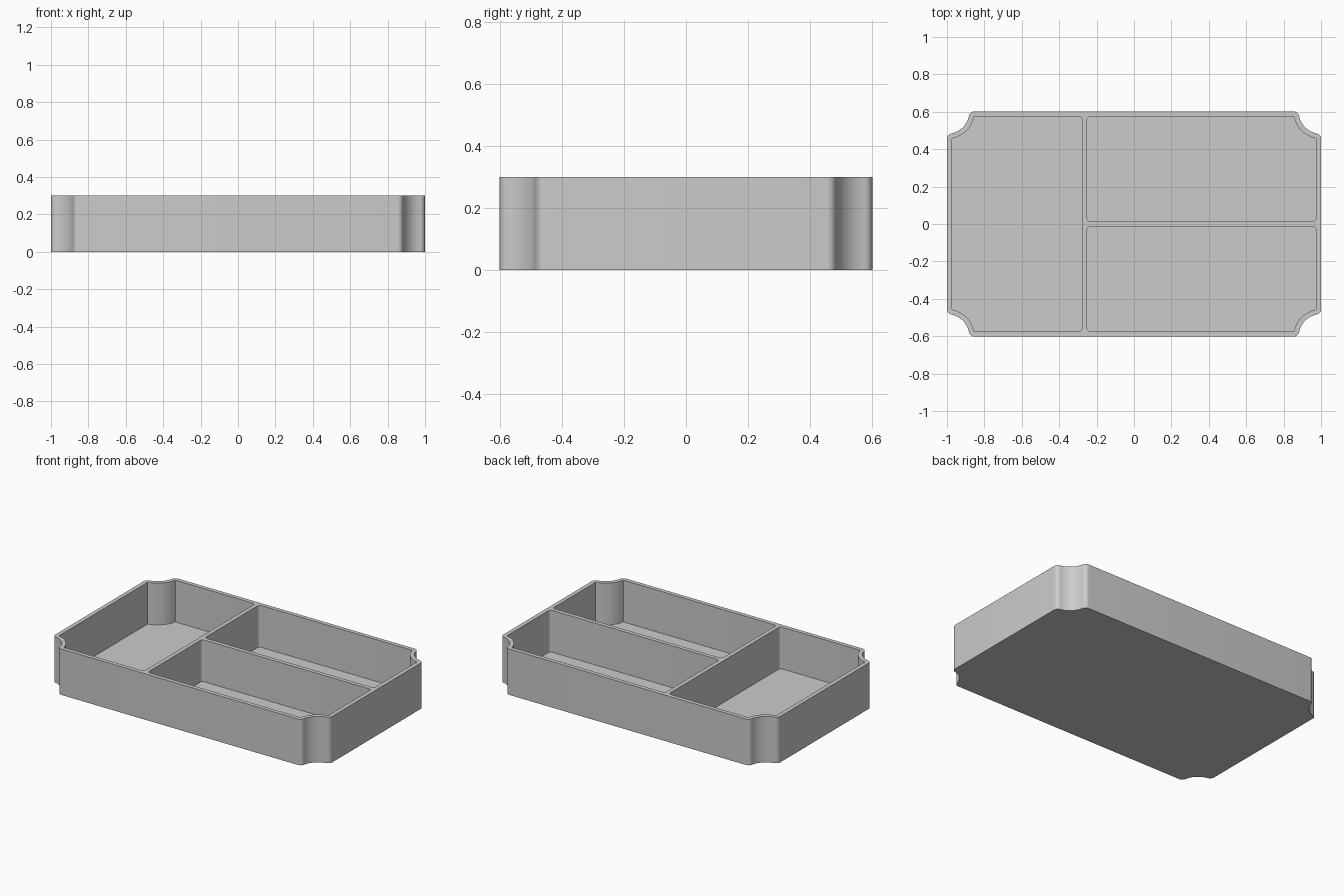
import bpy
import bmesh
from math import atan2, cos, sin, pi, sqrt

if "Cube" in bpy.data.objects:
    bpy.data.objects.remove(bpy.data.objects["Cube"], do_unlink=True)

HALF_X, HALF_Y, HEIGHT = 1.0, 0.602, 0.30
WALL = 0.027
FLOOR = 0.027
NOTCH, FILLET = 0.12, 0.03
ROUND = 0.018
DIVIDER_X = -0.264


def arc(cx, cy, r, a0, a1, steps):
    return [(cx + r * cos(a0 + (a1 - a0) * i / steps),
             cy + r * sin(a0 + (a1 - a0) * i / steps)) for i in range(steps + 1)]


def notch_corner(inset):
    """Scooped corner with filleted ends, relative to the outer corner point."""
    d = sqrt((NOTCH + FILLET) ** 2 - FILLET ** 2)
    a = atan2(d, FILLET)
    b = pi / 2 - a
    r = FILLET - inset
    return (arc(-FILLET, -d, r, 0, a, 8)
            + arc(0, 0, NOTCH + inset, a - pi, b - pi, 16)[1:-1]
            + arc(-d, -FILLET, r, b, pi / 2, 8))


def round_corner():
    return arc(-ROUND, -ROUND, ROUND, 0, pi / 2, 8)


def outline(x0, x1, y0, y1, notched, inset):
    """Counter-clockwise loop; notched lists the corners that are scooped."""
    points = []
    for sx, sy in ((1, 1), (-1, 1), (-1, -1), (1, -1)):
        if (sx, sy) in notched:
            corner, px, py = notch_corner(inset), sx * HALF_X, sy * HALF_Y
        else:
            corner = round_corner()
            px, py = (x1 if sx > 0 else x0), (y1 if sy > 0 else y0)
        corner = [(px + sx * x, py + sy * y) for x, y in corner]
        points += corner if sx * sy > 0 else corner[::-1]
    return points


def add_loop(bm, points, z):
    return [bm.verts.new((x, y, z)) for x, y in points]


def bridge(bm, lower, upper):
    n = len(lower)
    for i in range(n):
        j = (i + 1) % n
        bm.faces.new((lower[i], lower[j], upper[j], upper[i]))


def loop_edges(bm, loop):
    return [bm.edges.get((v, loop[(i + 1) % len(loop)])) for i, v in enumerate(loop)]


grey = bpy.data.materials.new("plain_grey")
grey.use_nodes = True
colour = (0.6, 0.6, 0.6, 1)
grey.diffuse_color = colour
grey.node_tree.nodes["Principled BSDF"].inputs["Base Color"].default_value = colour

# Outer shell and underside
bm = bmesh.new()
shell = outline(-HALF_X, HALF_X, -HALF_Y, HALF_Y,
                [(1, 1), (-1, 1), (-1, -1), (1, -1)], 0)
bottom, top = add_loop(bm, shell, 0), add_loop(bm, shell, HEIGHT)
bridge(bm, bottom, top)
bm.faces.new(bottom[::-1])
rim = loop_edges(bm, top)

# Three compartments: one full-depth on the right, two stacked on the left
ix, iy, gap = HALF_X - WALL, HALF_Y - WALL, WALL / 2
compartments = [
    (-ix, DIVIDER_X - gap, -iy, iy, [(-1, 1), (-1, -1)]),
    (DIVIDER_X + gap, ix, gap, iy, [(1, 1)]),
    (DIVIDER_X + gap, ix, -iy, -gap, [(1, -1)]),
]
for x0, x1, y0, y1, notched in compartments:
    points = outline(x0, x1, y0, y1, notched, WALL)
    low, high = add_loop(bm, points, FLOOR), add_loop(bm, points, HEIGHT)
    bridge(bm, high, low)
    bm.faces.new(low)
    rim += loop_edges(bm, high)

# Flat rim joining the outer wall and the dividers
bmesh.ops.triangle_fill(bm, edges=rim, use_beauty=True, normal=(0, 0, 1))
bmesh.ops.recalc_face_normals(bm, faces=bm.faces)

mesh = bpy.data.meshes.new("divided_tray")
bm.to_mesh(mesh)
bm.free()
mesh.materials.append(grey)
tray = bpy.data.objects.new("divided_tray", mesh)
bpy.context.collection.objects.link(tray)

bpy.ops.object.select_all(action="DESELECT")
tray.select_set(True)
bpy.context.view_layer.objects.active = tray
bpy.ops.object.shade_smooth_by_angle(angle=pi / 6)
